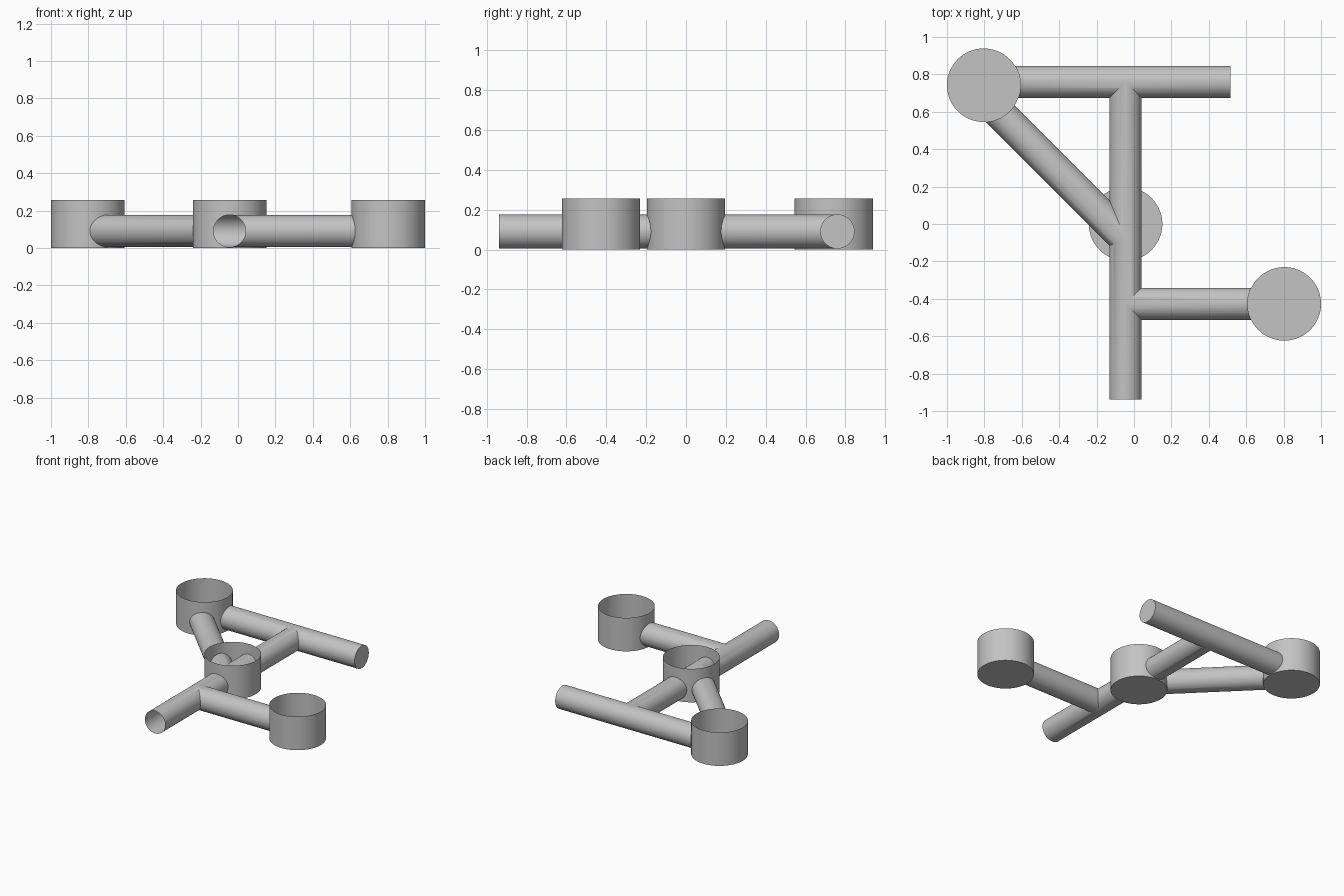
import bpy, bmesh, math
from mathutils import Vector

if "Cube" in bpy.data.objects:
    bpy.data.objects.remove(bpy.data.objects["Cube"])

CUP_R, CUP_H = 0.1965, 0.256
TUBE_R, TUBE_Z = 0.086, 0.091
MAIN_X, SOUTH, EAST = -0.045, -0.9385, 0.515

grey = bpy.data.materials.new("plain_grey")
grey.diffuse_color = (0.55, 0.55, 0.55, 1)
grey.use_nodes = True
grey.node_tree.nodes["Principled BSDF"].inputs["Base Color"].default_value = grey.diffuse_color


def cylinder(name, a, b, r, sides=64):
    """Closed cylinder running from point a to point b."""
    a, b = Vector(a), Vector(b)
    bm = bmesh.new()
    bmesh.ops.create_cone(bm, cap_ends=True, segments=sides, radius1=r,
                          radius2=r, depth=(b - a).length)
    bm.transform(Vector((0, 0, 1)).rotation_difference(b - a).to_matrix().to_4x4())
    bmesh.ops.translate(bm, vec=(a + b) / 2, verts=bm.verts)
    mesh = bpy.data.meshes.new(name)
    bm.to_mesh(mesh)
    bm.free()
    mesh.materials.append(grey)
    obj = bpy.data.objects.new(name, mesh)
    bpy.context.collection.objects.link(obj)
    return obj


def boolean(obj, other, operation):
    mod = obj.modifiers.new("join", 'BOOLEAN')
    mod.operation, mod.solver, mod.object = operation, 'EXACT', other
    deps = bpy.context.evaluated_depsgraph_get()
    deps.update()
    mesh = bpy.data.meshes.new_from_object(obj.evaluated_get(deps))
    obj.modifiers.clear()
    obj.data = mesh


def remove_faces(obj, rule):
    bm = bmesh.new()
    bm.from_mesh(obj.data)
    bm.normal_update()
    doomed = [f for f in bm.faces if rule(f.calc_center_median(), f.normal)]
    bmesh.ops.delete(bm, geom=doomed, context='FACES')
    bm.to_mesh(obj.data)
    bm.free()


def on_wall(centre):
    """Rule: the face lies on the round wall of the cup at this centre."""
    def rule(c, n):
        d = Vector((c.x - centre[0], c.y - centre[1], 0))
        return abs(d.length - CUP_R) < 0.003 and abs(d.normalized().dot(n)) > 0.98
    return rule


def finish(obj):
    obj.data.materials.clear()
    obj.data.materials.append(grey)
    for p in obj.data.polygons:
        p.use_smooth = True
        p.material_index = 0
    obj.data.set_sharp_from_angle(angle=math.radians(30))


# Pipe network: main pipe with three branches, merged into one hollow shell
def pipe(name, x0, y0, x1, y1):
    return cylinder(name, (x0, y0, TUBE_Z), (x1, y1, TUBE_Z), TUBE_R)


pipes = pipe("pipes", MAIN_X, SOUTH, MAIN_X, 0.76)
for ends in [(-0.8035, 0.76, EAST, 0.76),
             (MAIN_X, -0.427, 0.8035, -0.427),
             (-0.8035, 0.6785, MAIN_X, -0.08)]:
    branch = pipe("branch", *ends)
    boolean(pipes, branch, 'UNION')
    bpy.data.objects.remove(branch)

# Open-topped cups, with holes where the pipes enter
cups = {"left_cup": (-0.8035, 0.742), "right_cup": (0.8035, -0.427),
        "centre_cup": (MAIN_X, 0.0)}
for name, (x, y) in cups.items():
    cup = cylinder(name, (x, y, 0), (x, y, CUP_H), CUP_R, 96)
    boolean(cup, pipes, 'DIFFERENCE')
    wall = on_wall((x, y))
    remove_faces(cup, lambda c, n: not (wall(c, n) or c.z < 0.001))
    finish(cup)

# Pipes stop at the outer cups but pass through the centre cup
for name in ("left_cup", "right_cup"):
    x, y = cups[name]
    cutter = cylinder("cutter", (x, y, -0.05), (x, y, CUP_H), CUP_R, 96)
    boolean(pipes, cutter, 'DIFFERENCE')
    bpy.data.objects.remove(cutter)
    remove_faces(pipes, on_wall((x, y)))

# The front end of the main pipe is open
remove_faces(pipes, lambda c, n: c.y < SOUTH + 0.001)
finish(pipes)
